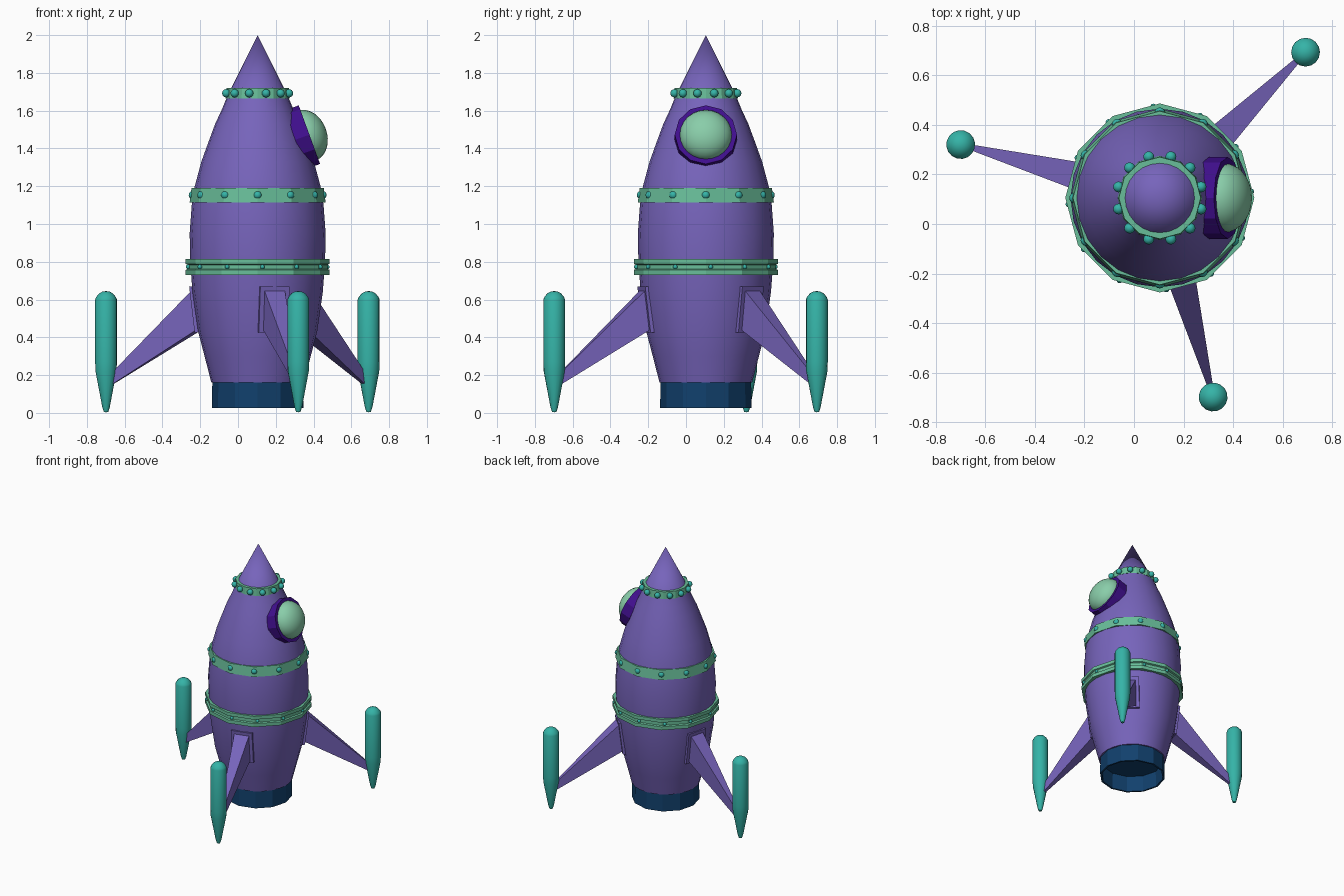
import bpy, bmesh
from math import sin, cos, pi, radians
from mathutils import Matrix, Vector

if "Cube" in bpy.data.objects:
    bpy.data.objects.remove(bpy.data.objects["Cube"])

CENTRE = Matrix.Translation((0.104, 0.105, 0))   # rocket axis


def material(name, r, g, b):
    m = bpy.data.materials.new(name)
    m.diffuse_color = [(c / 255) ** 2.2 for c in (r, g, b)] + [1]
    m.use_nodes = True
    m.node_tree.nodes["Principled BSDF"].inputs["Base Color"].default_value = m.diffuse_color
    return m


PURPLE = material("purple", 118, 100, 186)
MINT = material("mint", 104, 188, 152)
TEAL = material("teal", 56, 178, 166)
NAVY = material("navy", 24, 66, 108)
VIOLET = material("violet", 66, 22, 140)
GLASS = material("glass", 136, 204, 168)


def finish(name, bm, mat, matrix=CENTRE, smooth=None):
    bmesh.ops.recalc_face_normals(bm, faces=bm.faces)
    me = bpy.data.meshes.new(name)
    bm.to_mesh(me)
    bm.free()
    me.materials.append(mat)
    ob = bpy.data.objects.new(name, me)
    bpy.context.collection.objects.link(ob)
    ob.matrix_world = matrix
    if smooth:
        bpy.ops.object.select_all(action='DESELECT')
        bpy.context.view_layer.objects.active = ob
        ob.select_set(True)
        bpy.ops.object.shade_smooth_by_angle(angle=radians(smooth))
    return ob


def lathe(name, profile, sides, mat, matrix=CENTRE, smooth=None, closed=False):
    """Revolve (radius, height) points about z."""
    bm = bmesh.new()
    vs = [bm.verts.new((r, 0, z)) for r, z in profile]
    pairs = list(zip(vs, vs[1:])) + ([(vs[-1], vs[0])] if closed else [])
    es = [bm.edges.new(p) for p in pairs]
    bmesh.ops.spin(bm, geom=vs + es, cent=(0, 0, 0), axis=(0, 0, 1),
                   angle=2 * pi, steps=sides, use_merge=True)
    bmesh.ops.remove_doubles(bm, verts=bm.verts, dist=1e-5)
    return finish(name, bm, mat, matrix, smooth)


def rivets(name, radius, z, size, offset):
    bm = bmesh.new()
    for i in range(12):
        a = radians(30 * i + offset)
        bmesh.ops.create_uvsphere(bm, u_segments=12, v_segments=8, radius=size,
                                  matrix=Matrix.Translation((radius * cos(a), radius * sin(a), z)))
    return finish(name, bm, TEAL, smooth=60)


def prism(name, sections, mat, matrix):
    """Box from two quads: (radius_top, z_top, radius_bottom, z_bottom, half_width)."""
    bm = bmesh.new()
    a, b = [[bm.verts.new(p) for p in ((rt, -w, zt), (rt, w, zt), (rb, w, zb), (rb, -w, zb))]
            for rt, zt, rb, zb, w in sections]
    bm.faces.new(a)
    bm.faces.new(b)
    for i in range(4):
        j = (i + 1) % 4
        bm.faces.new((a[i], a[j], b[j], b[i]))
    return finish(name, bm, mat, matrix)


# Hull and nose
lathe("hull", [(0, .16), (.245, .16), (.281, .3), (.315, .43), (.345, .64), (.357, .8), (.36, .95),
               (.349, 1.1), (.333, 1.2), (.298, 1.33), (.262, 1.43), (.225, 1.53), (.19, 1.605),
               (.155, 1.69), (0, 1.69)], 24, PURPLE, smooth=35)
lathe("nose_cone", [(0, 1.67), (.165, 1.67), (0, 2.0)], 24, PURPLE, smooth=50)

# Exhaust: open tube
lathe("exhaust", [(0, .15), (.225, .15), (.228, .025), (.242, .025), (.24, .165)], 12, NAVY)

# Bands with rivets; the lowest has a groove
lathe("upper_band", [(.13, 1.665), (.17, 1.665), (.165, 1.72), (.13, 1.72)], 12, MINT, closed=True)
lathe("middle_band", [(.32, 1.115), (.36, 1.115), (.35, 1.19), (.32, 1.19)], 12, MINT, closed=True)
lathe("lower_band", [(.34, .73), (.381, .73), (.381, .757), (.37, .762), (.37, .784),
                     (.381, .789), (.381, .815), (.34, .815)], 12, MINT, closed=True)
rivets("upper_rivets", .172, 1.692, .022, 15)
rivets("middle_rivets", .343, 1.153, .022, 0)
rivets("lower_rivets", .369, .773, .012, 4)

# Porthole, tilted upward on the +x side
tilt = Matrix.Translation((.378, .105, 1.473)) @ Matrix.Rotation(radians(70), 4, 'Y')
lathe("porthole_frame", [(.137, 0), (.165, 0), (.165, -.08), (.13, -.08)], 12, VIOLET, tilt, closed=True)
bm = bmesh.new()
bmesh.ops.create_uvsphere(bm, u_segments=24, v_segments=16, radius=1,
                          matrix=Matrix.Translation((0, 0, -.012)) @ Matrix.Diagonal((.139, .139, .104, 1)))
finish("porthole_dome", bm, GLASS, tilt, 60)

# Three landing legs: mounting plate, tapered strut, float-like foot
foot = [(0, .003), (.012, .006), (.02, .03), (.056, .22), (.058, .27), (.058, .6)]
foot += [(.058 * cos(radians(a)), .59 + .055 * sin(radians(a))) for a in (25, 50, 70)] + [(0, .645)]
for i, angle in enumerate((45, 165, 285), 1):
    m = CENTRE @ Matrix.Rotation(radians(angle), 4, 'Z')
    prism(f"leg_plate_{i}", [(.28, .67, .28, .425, .08), (.354, .67, .324, .425, .08)], PURPLE, m)
    prism(f"leg_strut_{i}", [(.31, .65, .29, .46, .058), (.345, .65, .32, .44, .056)], PURPLE, m)
    prism(f"leg_arm_{i}", [(.345, .65, .32, .44, .056), (.80, .21, .80, .148, .01)], PURPLE, m)
    lathe(f"leg_foot_{i}", foot, 16, TEAL, m @ Matrix.Translation((.831, 0, 0)), 40)
